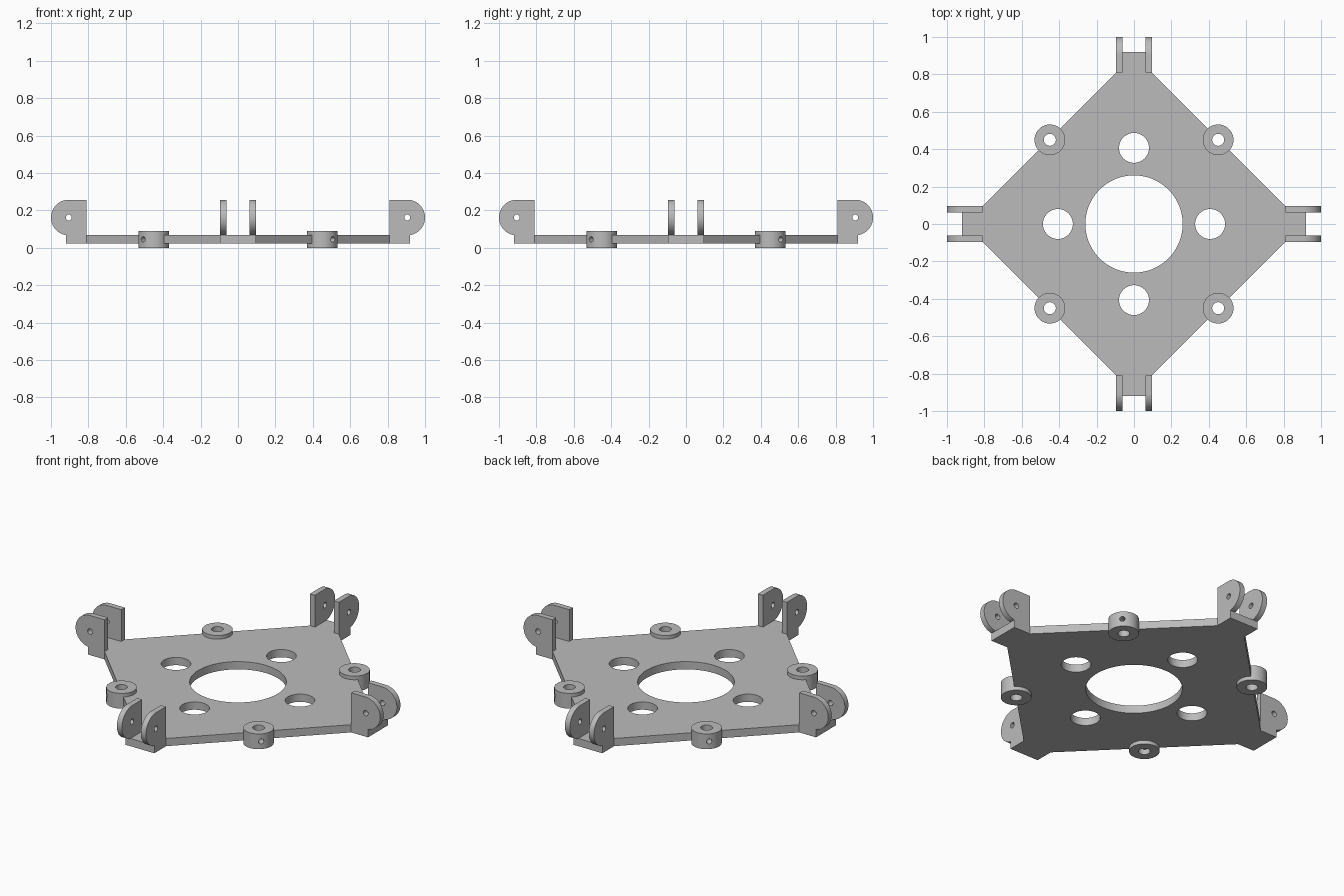
import bpy
import bmesh
from math import pi, cos, sin
from mathutils import Matrix, Vector

cube = bpy.data.objects.get("Cube")
if cube:
    bpy.data.objects.remove(cube, do_unlink=True)

grey = bpy.data.materials.new("light_grey")
grey.use_nodes = True
grey.diffuse_color = (0.5, 0.5, 0.5, 1)
grey.node_tree.nodes["Principled BSDF"].inputs["Base Color"].default_value = (0.5, 0.5, 0.5, 1)

BOTTOM, TOP = 0.022, 0.068     # plate thickness
HALF = 0.095                   # half width of the corner tabs, lug radius
NECK, TAB_END = 0.81, 0.92     # where tabs start and end
LUG_INNER = 0.062              # inner face of the lugs
PIVOT = Vector((0.905, 0, 0.162))
BOSS_AT, BOSS_R, BOSS_H = 0.45, 0.082, 0.09


def prism(name, outline, low, high):
    """Extrude a 2D outline along z."""
    bm = bmesh.new()
    face = bm.faces.new([bm.verts.new((x, y, low)) for x, y in outline])
    side = bmesh.ops.extrude_face_region(bm, geom=[face])["geom"]
    verts = [g for g in side if isinstance(g, bmesh.types.BMVert)]
    bmesh.ops.translate(bm, verts=verts, vec=(0, 0, high - low))
    bmesh.ops.recalc_face_normals(bm, faces=bm.faces)
    mesh = bpy.data.meshes.new(name)
    bm.to_mesh(mesh)
    bm.free()
    mesh.materials.append(grey)
    obj = bpy.data.objects.new(name, mesh)
    bpy.context.collection.objects.link(obj)
    return obj


def arc(radius, start, end, steps, x=0, y=0):
    return [(x + radius * cos(start + (end - start) * i / steps),
             y + radius * sin(start + (end - start) * i / steps)) for i in range(steps + 1)]


def disc(radius, x=0, y=0, steps=64):
    return arc(radius, 0, 2 * pi, steps, x, y)[:-1]


def cut(obj, cutters):
    """Subtract each cutter, then discard it."""
    bpy.context.view_layer.objects.active = obj
    for cutter in cutters:
        cutter.hide_render = True
        mod = obj.modifiers.new("cut", "BOOLEAN")
        mod.operation, mod.solver, mod.object = "DIFFERENCE", "EXACT", cutter
        bpy.ops.object.modifier_apply(modifier=mod.name)
        bpy.data.objects.remove(cutter, do_unlink=True)


def smooth(obj):
    bpy.ops.object.select_all(action="DESELECT")
    obj.select_set(True)
    bpy.context.view_layer.objects.active = obj
    bpy.ops.object.shade_smooth_by_angle(angle=0.6)


def quarter_turns(obj, label):
    """Smooth the part and repeat it on the other three sides."""
    smooth(obj)
    for i in range(1, 4):
        copy = bpy.data.objects.new(f"{label}_{i + 1}", obj.data.copy())
        copy.data.transform(Matrix.Rotation(i * pi / 2, 4, "Z"))
        bpy.context.collection.objects.link(copy)


# Diamond base plate with a tab on each corner
corner = [(NECK, -HALF), (TAB_END, -HALF), (TAB_END, HALF), (NECK, HALF)]
outline = []
for i in range(4):
    turn = Matrix.Rotation(i * pi / 2, 2)
    outline += [tuple(turn @ Vector(p)) for p in corner]
plate = prism("base_plate", outline, BOTTOM, TOP)

# Centre opening, four round holes and seats for the bosses
holes = [prism("hole", disc(0.26, steps=96), -1, 1)]
for i in range(4):
    a = i * pi / 2
    holes.append(prism("hole", disc(0.08, 0.407 * cos(a), 0.407 * sin(a)), -1, 1))
for x in (-BOSS_AT, BOSS_AT):
    for y in (-BOSS_AT, BOSS_AT):
        holes.append(prism("seat", disc(BOSS_R, x, y), -1, 1))
cut(plate, holes)
smooth(plate)

# Ring bosses on the plate edges, each with an outward screw hole
boss = prism("ring_boss_1", disc(BOSS_R, BOSS_AT, BOSS_AT), 0, BOSS_H)
bore = prism("bore", disc(0.032, BOSS_AT, BOSS_AT), -1, 1)
screw = prism("screw_hole", disc(0.015, steps=32), 0, 0.3)
screw.data.transform(Matrix.Translation((BOSS_AT, BOSS_AT, BOSS_H / 2))
                     @ Matrix.Rotation(pi / 4, 4, "Z") @ Matrix.Rotation(pi / 2, 4, "Y"))
cut(boss, [bore, screw])
quarter_turns(boss, "ring_boss")

# Pairs of upright hinge lugs with round ends and pivot holes
stand = Matrix.Translation(PIVOT) @ Matrix.Rotation(pi / 2, 4, "X")
lug_shape = [(-HALF, HALF), (-HALF, TOP - PIVOT.z)] + arc(HALF, -pi / 2, pi / 2, 32)
for side, low, high in (("left", LUG_INNER, HALF), ("right", -HALF, -LUG_INNER)):
    label = f"hinge_lug_{side}"
    lug = prism(label + "_1", lug_shape, low, high)
    pivot = prism("pivot_hole", disc(0.016, steps=32), -1, 1)
    for part in (lug, pivot):
        part.data.transform(stand)
    cut(lug, [pivot])
    quarter_turns(lug, label)
